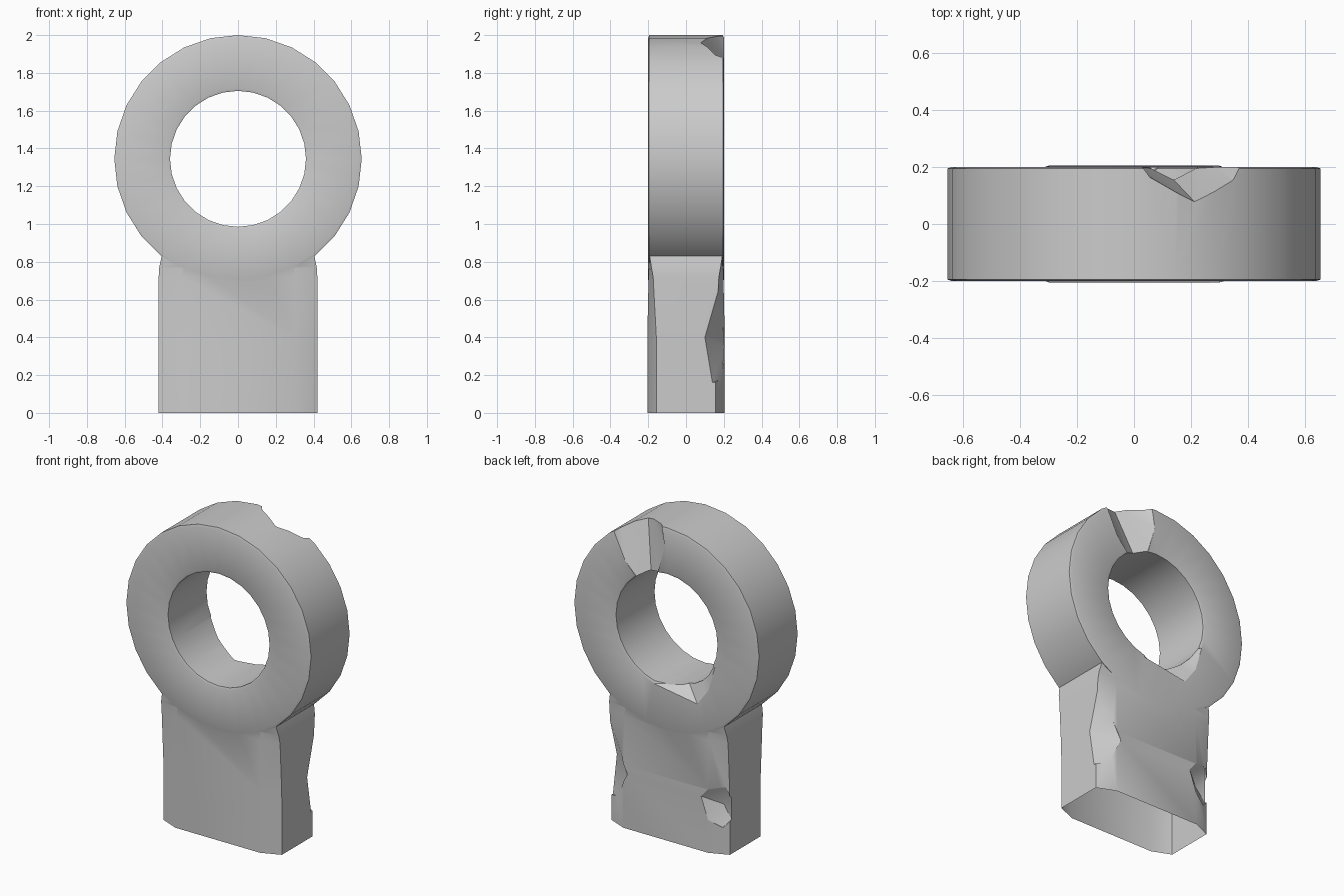
import bpy, bmesh
from math import sin, cos, tau
from mathutils import Vector

if "Cube" in bpy.data.objects:
    bpy.data.objects.remove(bpy.data.objects["Cube"])

CZ, SIDES = 1.345, 28


def make_object(name, bm):
    bmesh.ops.recalc_face_normals(bm, faces=bm.faces)
    mesh = bpy.data.meshes.new(name)
    bm.to_mesh(mesh)
    bm.free()
    ob = bpy.data.objects.new(name, mesh)
    bpy.context.collection.objects.link(ob)
    return ob


def loft(bm, loops, closed=False):
    rows = [[bm.verts.new(p) for p in loop] for loop in loops]
    n = len(rows[0])
    for i in range(len(rows) if closed else len(rows) - 1):
        a, b = rows[i], rows[(i + 1) % len(rows)]
        for j in range(n):
            k = (j + 1) % n
            bm.faces.new((a[j], a[k], b[k], b[j]))
    if not closed:
        bm.faces.new(rows[0])
        bm.faces.new(rows[-1])


def chip(name, points, offset):
    # convex cutter: the chip's surface points plus copies pushed outside
    bm = bmesh.new()
    for p in points:
        bm.verts.new(p)
        bm.verts.new(Vector(p) + Vector(offset))
    res = bmesh.ops.convex_hull(bm, input=bm.verts)
    loose = [v for v in bm.verts if not v.link_faces]
    bmesh.ops.delete(bm, geom=loose, context='VERTS')
    ob = make_object(name, bm)
    ob.hide_render = True
    return ob


def combine(target, other, operation):
    mod = target.modifiers.new("bool", 'BOOLEAN')
    mod.operation, mod.object, mod.solver = operation, other, 'EXACT'
    bpy.context.view_layer.objects.active = target
    bpy.ops.object.modifier_apply(modifier=mod.name)
    bpy.data.objects.remove(other)


# Ring: closed profile (radius, y) turned about the y axis
profile = [(.36, -.195), (.373, -.2), (.641, -.2), (.655, -.195),
           (.655, .195), (.641, .2), (.373, .2), (.36, .195)]
bm = bmesh.new()
loft(bm, [[(r * sin(tau * i / SIDES), y, CZ + r * cos(tau * i / SIDES))
           for i in range(SIDES)] for r, y in profile], closed=True)
ring_post = make_object("ring_post", bm)

# Post: chamfered section whose chamfers fade towards the ring
sections = [(0, .42, .155, .205), (.4, .42, .157, .205),
            (.72, .42, .174, .198), (.77, .417, .183, .197), (.84, .402, .194, .197)]
bm = bmesh.new()
loft(bm, [[(-w, -c, z), (-.3, -f, z), (.3, -f, z), (w, -c, z),
           (w, c, z), (.3, f, z), (-.3, f, z), (-w, c, z)]
          for z, w, c, f in sections])
combine(ring_post, make_object("post", bm), 'UNION')

# Broken chips on the back
chips = [
    # across the top of the ring
    ([(.04, .2, 2.06), (.08, .145, 2.06), (.23, .06, 2.03), (.37, .14, 1.96),
      (.40, .2, 1.94), (.01, .2, 1.87), (.29, .2, 1.71), (.06, .195, 1.70),
      (.13, .165, 1.64), (.215, .195, 1.63)], (0, .15, 0)),
    # lower rim of the hole
    ([(.09, .2, .98), (-.11, .12, 1.0), (-.12, .2, .95), (-.22, .2, .93),
      (-.30, .2, 1.04), (-.345, .2, 1.2), (0, .12, 1.1), (-.2, .11, 1.15)],
     (0, .15, 0)),
    # right edge of the post
    ([(.42, .18, .68), (.42, .10, .40), (.42, .14, .16), (.27, .203, .35),
      (.35, .19, .18)], (.15, .2, 0)),
    # left edge of the post
    ([(-.25, .205, .35), (-.30, .205, .21), (-.38, .17, .17), (-.42, .14, .36),
      (-.42, .14, .22), (-.31, .205, .42), (-.40, .165, .43), (-.36, .13, .30)],
     (-.1, .2, 0)),
]
for pts, off in chips:
    combine(ring_post, chip("chip_cutter", pts, off), 'DIFFERENCE')

# The underside of the post is open
bm = bmesh.new()
bm.from_mesh(ring_post.data)
floor = [f for f in bm.faces if all(v.co.z < .001 for v in f.verts)]
bmesh.ops.delete(bm, geom=floor, context='FACES')
bm.to_mesh(ring_post.data)
bm.free()

# Smooth curved walls, crisp edges
bpy.ops.object.select_all(action='DESELECT')
ring_post.select_set(True)
bpy.context.view_layer.objects.active = ring_post
bpy.ops.object.shade_smooth_by_angle(angle=.5)
